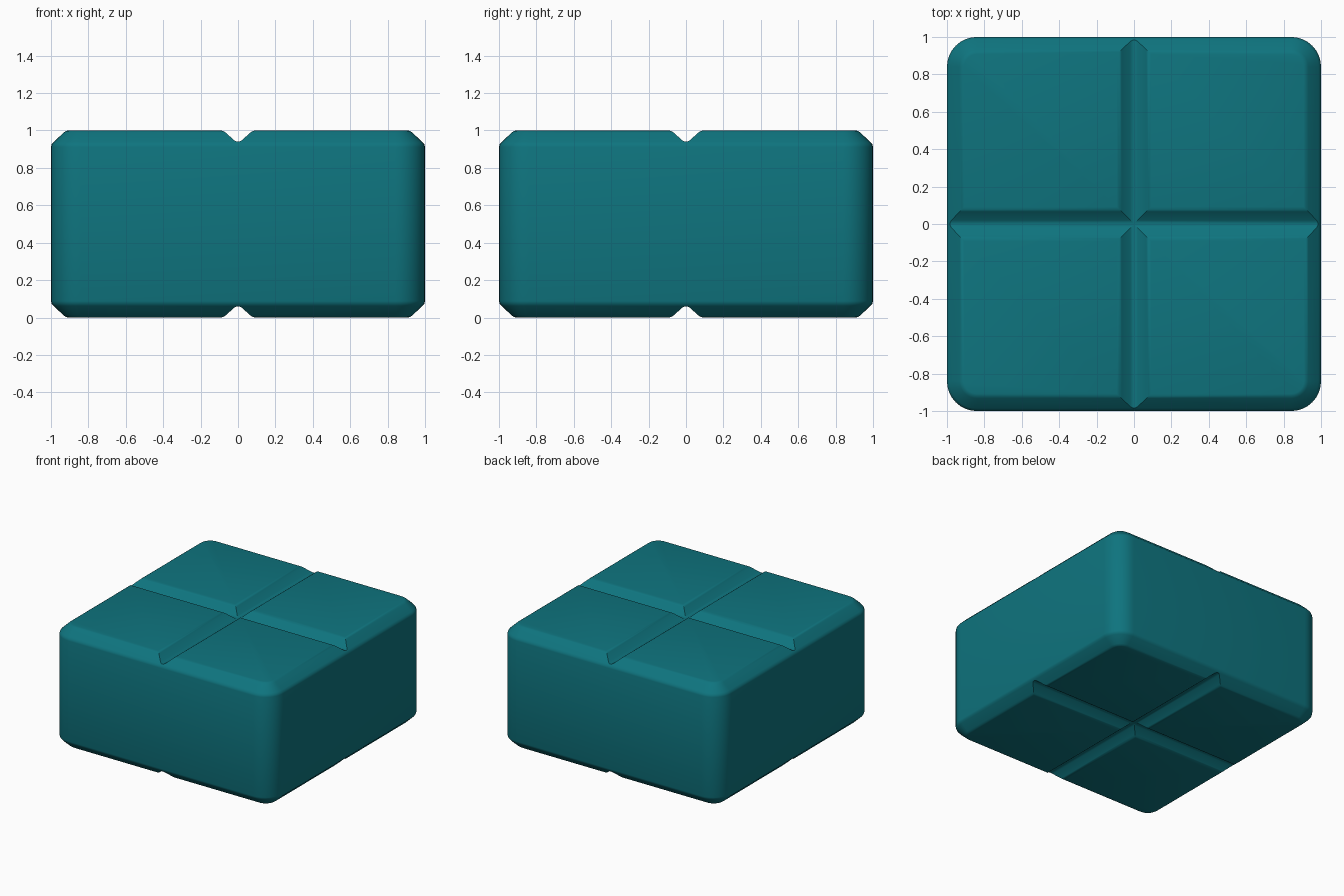
import bpy, bmesh, math

if "Cube" in bpy.data.objects:
    bpy.data.objects.remove(bpy.data.objects["Cube"])

teal = bpy.data.materials.new("teal")
teal.diffuse_color = (0.0045, 0.175, 0.21, 1)
teal.use_nodes = True
teal.node_tree.nodes["Principled BSDF"].inputs["Base Color"].default_value = teal.diffuse_color

def finish(name, bm):
    bmesh.ops.recalc_face_normals(bm, faces=bm.faces)
    mesh = bpy.data.meshes.new(name)
    bm.to_mesh(mesh)
    bm.free()
    mesh.materials.append(teal)
    ob = bpy.data.objects.new(name, mesh)
    bpy.context.collection.objects.link(ob)
    return ob

def rounded_square(inset, z, radius=0.16, steps=8):
    r, pts = radius - inset, []
    c = 1 - radius
    for k, (sx, sy) in enumerate([(1, 1), (-1, 1), (-1, -1), (1, -1)]):
        for i in range(steps + 1):
            a = math.pi / 2 * (k + i / steps)
            pts.append((sx * c + r * math.cos(a), sy * c + r * math.sin(a), z))
    return pts

# block: stacked rounded squares, chamfered with softened edges at both ends
edge = [(0.092, 0), (0.08, 0.003), (0.068, 0.011), (0.014, 0.062), (0.004, 0.073), (0, 0.088)]
profile = edge + [(i, 1 - z) for i, z in reversed(edge)]
bm = bmesh.new()
rings = [[bm.verts.new(p) for p in rounded_square(i, z)] for i, z in profile]
for a, b in zip(rings, rings[1:]):
    n = len(a)
    for j in range(n):
        bm.faces.new((a[j], a[(j + 1) % n], b[(j + 1) % n], b[j]))
bm.faces.new(rings[0])
bm.faces.new(rings[-1])
block = finish("grooved_block", bm)

# groove cutters: soft V section swept along x or y, top and bottom
half = [(0.092, 0.0), (0.078, 0.003), (0.066, 0.011), (0.02, 0.053), (0.008, 0.059)]
section = ([(0.092, -0.1)] + half + [(0, 0.06)]
           + [(-u, d) for u, d in reversed(half)] + [(-0.092, -0.1)])

def cut_groove(along_x, top):
    bm = bmesh.new()
    ends = []
    for s in (-1.2, 1.2):
        ring = []
        for u, d in section:
            z = 1 - d if top else d
            ring.append(bm.verts.new((s, u, z) if along_x else (u, s, z)))
        ends.append(ring)
        bm.faces.new(ring)
    a, b = ends
    for j in range(len(a)):
        k = (j + 1) % len(a)
        bm.faces.new((a[j], a[k], b[k], b[j]))
    cutter = finish("groove_cutter", bm)
    cutter.hide_render = True
    mod = block.modifiers.new("groove", 'BOOLEAN')
    mod.operation, mod.solver, mod.object = 'DIFFERENCE', 'EXACT', cutter
    bpy.context.view_layer.objects.active = block
    bpy.ops.object.modifier_apply(modifier=mod.name)
    bpy.data.objects.remove(cutter)

for along_x in (True, False):
    for top in (True, False):
        cut_groove(along_x, top)

# smooth the soft edges, keep the groove crossings crisp
bpy.ops.object.select_all(action='DESELECT')
block.select_set(True)
bpy.context.view_layer.objects.active = block
bpy.ops.object.shade_smooth_by_angle(angle=math.radians(30))
